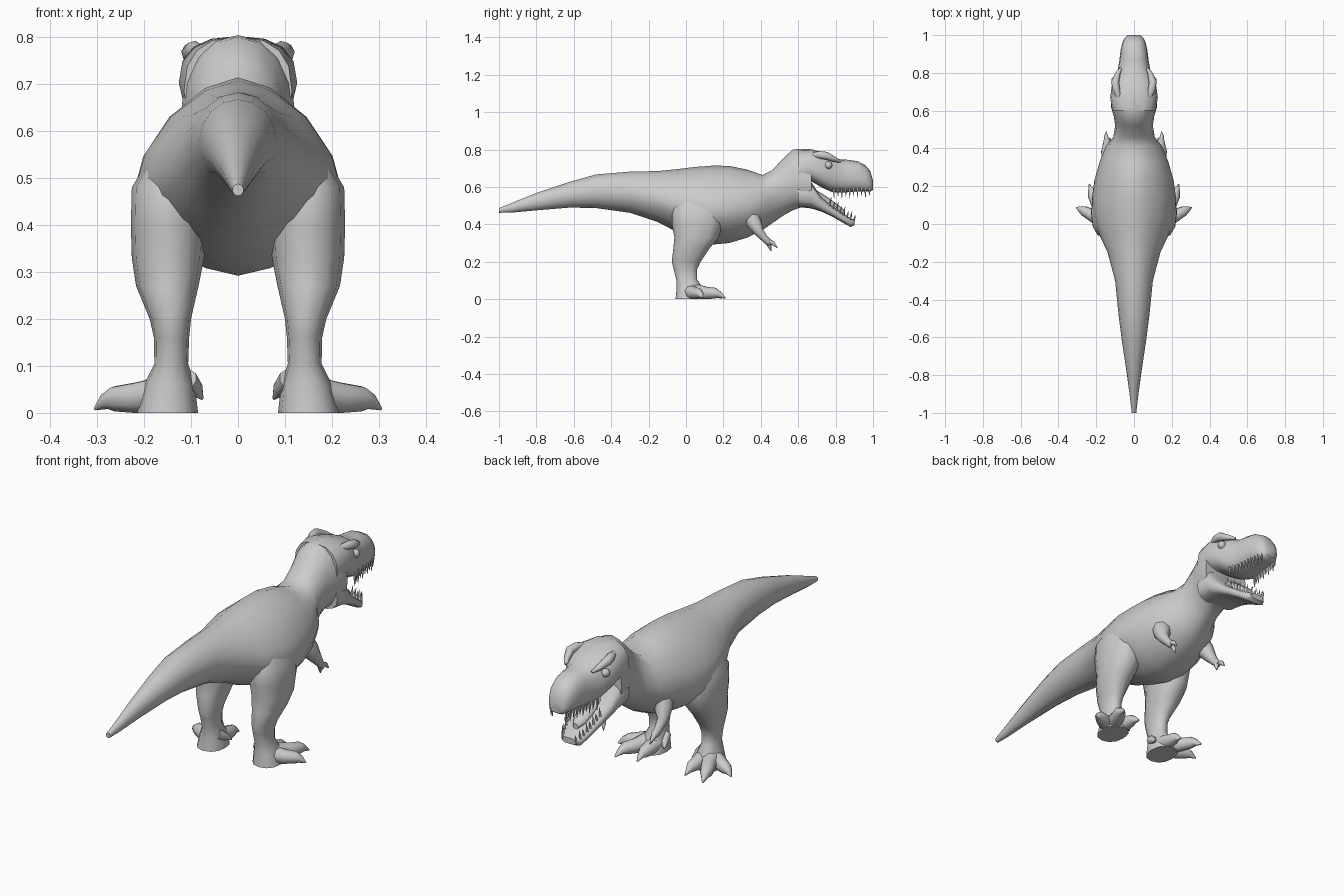
import bpy, bmesh, math
from mathutils import Vector

grey = bpy.data.materials.new("plain grey")
grey.diffuse_color = (0.6, 0.6, 0.6, 1)


def finish(name, bm, mirror=False):
    bmesh.ops.recalc_face_normals(bm, faces=bm.faces)
    me = bpy.data.meshes.new(name)
    bm.to_mesh(me)
    bm.free()
    me.materials.append(grey)
    ob = bpy.data.objects.new(name, me)
    bpy.context.collection.objects.link(ob)
    if mirror:
        ob.modifiers.new("mirror", 'MIRROR').use_mirror_merge = False
    return ob


def add_loft(bm, rings):
    """Skin a list of point rings and cap both ends."""
    vs = [[bm.verts.new(p) for p in r] for r in rings]
    n = len(vs[0])
    for a, b in zip(vs, vs[1:]):
        for i in range(n):
            j = (i + 1) % n
            bm.faces.new((a[i], a[j], b[j], b[i]))
    bm.faces.new(vs[0])
    bm.faces.new(vs[-1])


def power(v, p):
    return math.copysign(abs(v) ** (2 / p), v)


def y_ring(y, top, bot, hw, mid=0.45, p=2.0, n=16):
    """Upright cross-section; mid is the height fraction of the widest line."""
    zm = bot + (top - bot) * mid
    pts = []
    for i in range(n):
        a = 2 * math.pi * i / n
        s = power(math.sin(a), p)
        pts.append((hw * power(math.cos(a), p), y, zm + s * ((top - zm) if s > 0 else (zm - bot))))
    return pts


def z_ring(z, x0, x1, y0, y1, p=2.3, n=12):
    """Level cross-section."""
    pts = []
    for i in range(n):
        a = 2 * math.pi * i / n
        pts.append(((x0 + x1) / 2 + (x1 - x0) / 2 * power(math.cos(a), p),
                    (y0 + y1) / 2 + (y1 - y0) / 2 * power(math.sin(a), p), z))
    return pts


def add_tube(bm, path, n=8):
    """Round limb through (x, y, z, radius) points, flattened at the ground."""
    pts = [Vector(p[:3]) for p in path]
    rings = []
    for i, p in enumerate(pts):
        d = (pts[min(i + 1, len(pts) - 1)] - pts[max(i - 1, 0)]).normalized()
        u = d.cross(Vector((0.3, 0, 1))).normalized()
        v = d.cross(u)
        ring = []
        for k in range(n):
            a = 2 * math.pi * (k + 0.5) / n
            q = p + (u * math.cos(a) + v * math.sin(a)) * path[i][3]
            q.z = max(q.z, 0)
            ring.append(q)
        rings.append(ring)
    add_loft(bm, rings)


def tubes(name, paths, n=8):
    bm = bmesh.new()
    for path in paths:
        add_tube(bm, path, n)
    return finish(name, bm, True)


def loft(name, rings, mirror=False):
    bm = bmesh.new()
    add_loft(bm, rings)
    return finish(name, bm, mirror)


# tail, trunk and neck: y, top, bottom, half width, widest height, roundness
trunk = [(-1.0, .487, .462, .012, .5, 2), (-.93, .515, .463, .02, .5, 2),
         (-.8, .568, .475, .037, .5, 2), (-.62, .628, .49, .064, .5, 2),
         (-.48, .667, .487, .082, .5, 2), (-.3, .682, .462, .1, .5, 1.9),
         (-.15, .685, .412, .14, .45, 1.75), (-.05, .695, .36, .187, .42, 1.65),
         (.05, .707, .322, .217, .42, 1.65), (.14, .714, .292, .222, .42, 1.65),
         (.23, .713, .3, .21, .42, 1.7), (.33, .692, .33, .182, .45, 1.8),
         (.41, .664, .37, .15, .5, 1.9), (.46, .69, .405, .11, .5, 2),
         (.52, .752, .447, .1, .5, 2), (.57, .8, .475, .107, .5, 2),
         (.62, .804, .493, .122, .45, 2.2), (.67, .802, .487, .122, .42, 2.3)]
loft("body", [y_ring(*s) for s in trunk])

# upper skull and snout
skull = [(.6, .8, .6, .115), (.67, .802, .63, .126), (.73, .785, .595, .118),
         (.78, .77, .573, .103), (.82, .748, .57, .085), (.87, .745, .572, .077),
         (.92, .737, .577, .071), (.96, .715, .575, .062), (.985, .685, .575, .05),
         (1.0, .635, .585, .032)]
loft("upper_jaw", [y_ring(*s, .42, 2.5) for s in skull])

# lower jaw
jaw = [(.6, .62, .493, .115), (.67, .625, .485, .12), (.72, .55, .47, .105),
       (.78, .498, .443, .088), (.84, .457, .408, .07), (.88, .432, .386, .055),
       (.9, .425, .397, .04)]
loft("lower_jaw", [y_ring(*s, .55, 3) for s in jaw])


def sample(table, y):
    for a, b in zip(table, table[1:]):
        if a[0] <= y <= b[0]:
            t = (y - a[0]) / (b[0] - a[0])
            return [p + (q - p) * t for p, q in zip(a, b)]


# teeth along both jaw edges
bm = bmesh.new()
for i in range(10):
    y = .79 + i * .021
    _, _, bot, hw = sample(skull, y)
    size = .034 - .012 * (i % 2)
    add_tube(bm, [(hw * .78, y, bot + .02, .008), (hw * .76, y + .002, bot - size, .001)], 4)
for i in range(8):
    y = .765 + i * .0185
    _, top, _, hw = sample(jaw, y)
    size = .036 - .012 * (i % 2)
    add_tube(bm, [(hw * .8, y, top - .015, .008), (hw * .82, y + .012, top + size, .001)], 4)
finish("teeth", bm, True)

# tongue
bm = bmesh.new()
add_loft(bm, [y_ring(.67, .6, .54, .05), y_ring(.75, .55, .49, .045),
              y_ring(.82, .5, .455, .032), y_ring(.85, .475, .45, .015)])
finish("tongue", bm)

# brow ridges
tubes("brow", [[(.075, .66, .77, .012), (.093, .71, .772, .02), (.1, .75, .767, .021),
                (.086, .795, .748, .014), (.07, .825, .735, .006)]])

# eyes
bm = bmesh.new()
bmesh.ops.create_uvsphere(bm, u_segments=12, v_segments=8, radius=.02)
bmesh.ops.translate(bm, vec=(.1, .762, .716), verts=bm.verts)
finish("eye", bm, True)

# legs: height, x range, y range
leg = [(.58, .09, .165, -.02, .15), (.48, .07, .226, -.075, .195),
       (.4, .068, .228, -.075, .195), (.33, .072, .226, -.062, .175),
       (.27, .084, .217, -.068, .125), (.2, .1, .188, -.076, .078),
       (.16, .104, .179, -.066, .06), (.105, .106, .178, -.052, .06),
       (.06, .092, .2, -.05, .09), (0, .085, .215, -.056, .105)]
loft("leg", [z_ring(*s) for s in leg], True)

# toes with claws, plus the small inner claw
tubes("toes", [
    [(.15, .01, .04, .042), (.22, .045, .032, .034), (.262, .068, .03, .028),
     (.282, .077, .024, .018), (.305, .088, .008, .003)],
    [(.16, .03, .045, .042), (.195, .11, .032, .034), (.218, .155, .032, .029),
     (.226, .178, .025, .018), (.237, .21, .006, .003)],
    [(.13, .03, .045, .04), (.13, .1, .032, .033), (.13, .14, .03, .027),
     (.13, .16, .024, .017), (.129, .192, .006, .003)],
    [(.11, .0, .07, .025), (.09, .035, .05, .017), (.076, .06, .03, .003)]])

# arms with two clawed fingers
tubes("arm", [
    [(.11, .34, .45, .05), (.135, .365, .405, .042), (.148, .39, .36, .027),
     (.146, .42, .325, .019), (.142, .44, .305, .019), (.14, .45, .295, .012)],
    [(.14, .435, .31, .013), (.132, .446, .285, .011), (.126, .455, .258, .002)],
    [(.143, .435, .312, .013), (.148, .465, .3, .011), (.146, .488, .275, .002)]])

# smooth shading with kept hard edges
for ob in bpy.context.scene.objects:
    ob.select_set(True)
    bpy.context.view_layer.objects.active = ob
bpy.ops.object.shade_smooth_by_angle(angle=math.radians(50))
